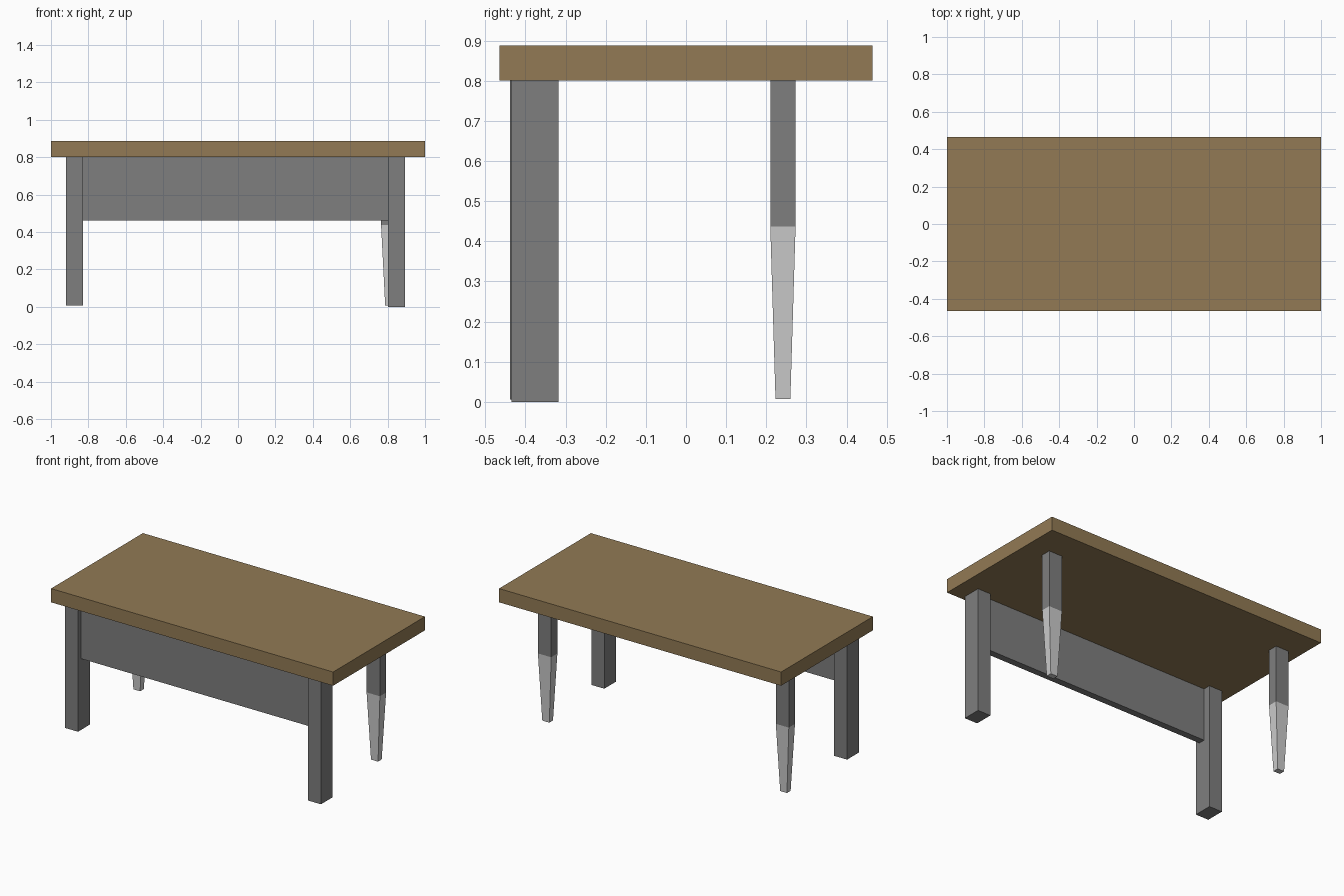
import bpy, bmesh

if "Cube" in bpy.data.objects:
    bpy.data.objects.remove(bpy.data.objects["Cube"])


def material(name, rgb):
    m = bpy.data.materials.new(name)
    m.diffuse_color = (*rgb, 1)
    m.use_nodes = True
    m.node_tree.nodes["Principled BSDF"].inputs["Base Color"].default_value = m.diffuse_color
    return m


wood = material("brown_wood", (0.287, 0.195, 0.089))
dark = material("dark_grey", (0.21, 0.21, 0.21))


def block(name, x, y, z, mat=None, inset=(0, 0)):
    """Box from ranges; inset narrows the bottom end on each side."""
    bm = bmesh.new()
    bmesh.ops.create_cube(bm, size=1)
    for v in bm.verts:
        low = v.co.z < 0
        dx, dy = inset if low else (0, 0)
        v.co.x = x[0] + dx if v.co.x < 0 else x[1] - dx
        v.co.y = y[0] + dy if v.co.y < 0 else y[1] - dy
        v.co.z = z[0] if low else z[1]
    mesh = bpy.data.meshes.new(name)
    bm.to_mesh(mesh)
    bm.free()
    ob = bpy.data.objects.new(name, mesh)
    bpy.context.collection.objects.link(ob)
    if mat:
        mesh.materials.append(mat)
    return ob


TOP = 0.80

# Table top
block("table_top", (-1, 1), (-0.465, 0.465), (TOP, 0.888), wood)

# Front legs and the modesty panel between them
block("front_leg_left", (-0.92, -0.828), (-0.438, -0.318), (0.006, TOP), dark)
block("front_leg_right", (0.802, 0.893), (-0.435, -0.318), (0, TOP), dark)
block("front_panel", (-0.828, 0.802), (-0.408, -0.365), (0.463, TOP), dark)

# Back legs: straight dark upper part, pale tapered foot
for side, x in (("left", (-0.92, -0.828)), ("right", (0.765, 0.859))):
    y = (0.21, 0.273)
    block(f"back_leg_{side}", x, y, (0.437, TOP), dark)
    block(f"back_foot_{side}", x, y, (0.007, 0.437), None, (0.022, 0.013))
